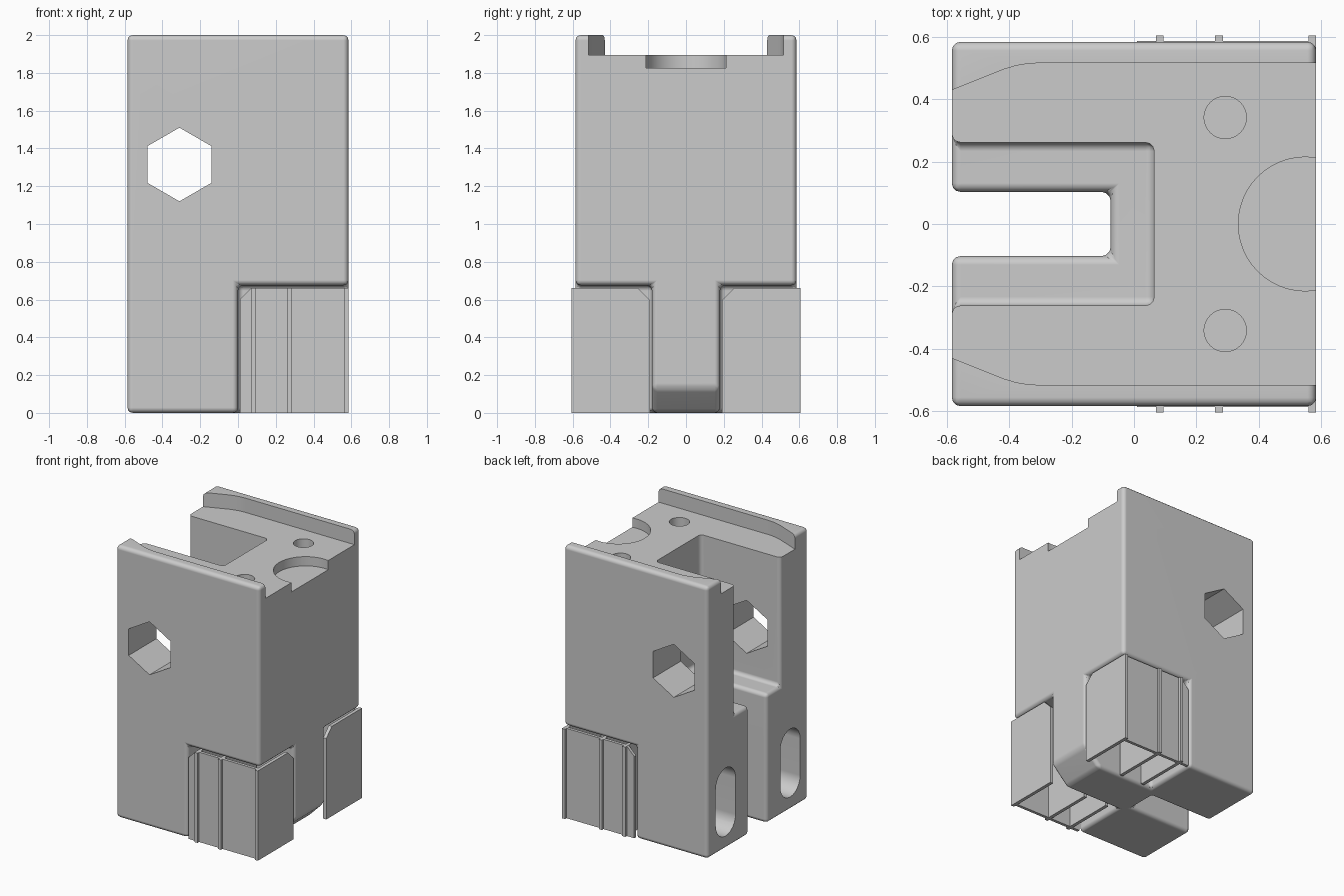
import bpy
import bmesh
from math import cos, sin, pi, radians

old = bpy.data.objects.get("Cube")
if old:
    bpy.data.objects.remove(old, do_unlink=True)

grey = bpy.data.materials.new("light_grey")
grey.use_nodes = True
colour = (0.6, 0.6, 0.6, 1)
grey.diffuse_color = colour
grey.node_tree.nodes["Principled BSDF"].inputs["Base Color"].default_value = colour


def prism(name, points, low, high, axis):
    """Extrude a 2D outline from low to high along an axis."""
    place = {"x": lambda p, q, h: (h, p, q),
             "y": lambda p, q, h: (p, h, q),
             "z": lambda p, q, h: (p, q, h)}[axis]
    bm = bmesh.new()
    rings = [[bm.verts.new(place(p, q, h)) for p, q in points] for h in (low, high)]
    for ring in rings:
        bm.faces.new(ring)
    count = len(points)
    for i in range(count):
        j = (i + 1) % count
        bm.faces.new((rings[0][i], rings[0][j], rings[1][j], rings[1][i]))
    bmesh.ops.recalc_face_normals(bm, faces=bm.faces)
    mesh = bpy.data.meshes.new(name)
    bm.to_mesh(mesh)
    bm.free()
    mesh.materials.append(grey)
    obj = bpy.data.objects.new(name, mesh)
    bpy.context.collection.objects.link(obj)
    return obj


def rect(p0, p1, q0, q1):
    return [(p0, q0), (p1, q0), (p1, q1), (p0, q1)]


def circle(p, q, radius, sides, start=0):
    return [(p + radius * cos(start + 2 * pi * i / sides),
             q + radius * sin(start + 2 * pi * i / sides)) for i in range(sides)]


def obround(p, q, radius, rise):
    """Upright slot with round ends."""
    steps = 12
    top = [(p + radius * cos(pi * i / steps), q + rise + radius * sin(pi * i / steps))
           for i in range(steps + 1)]
    return top + [(2 * p - a, 2 * q - b) for a, b in top]


cutters = []


def cut(target, *shape):
    cutter = prism("cutter", *shape)
    cutter.hide_render = True
    cutters.append(cutter)
    mod = target.modifiers.new("cut", "BOOLEAN")
    mod.operation = "DIFFERENCE"
    mod.solver = "EXACT"
    mod.object = cutter


# Main block
half = 0.585
body = prism("housing_block", rect(-half, half, -half, half), 0, 2, "z")

# Stepped slot and lower corner pockets, rounded afterwards
cut(body, rect(-1, 0.065, -0.262, 0.262), 0.95, 2.5, "z")
cut(body, rect(-1, -0.075, -0.103, 0.103), -0.5, 2.4, "z")
for side in (-1, 1):
    cut(body, rect(0, 1, -0.5, 0.675), *sorted((side * 0.18, side)), "y")
cut(body, [(0.355, -0.1), (0.8, -0.1), (0.8, 0.345)], -0.3, 0.3, "y")
bevel = body.modifiers.new("rounding", "BEVEL")
bevel.width = 0.028
bevel.segments = 3
bevel.limit_method = "ANGLE"
bevel.angle_limit = radians(30)

# Flared recess along the top
flank = [(-0.7, 0.384), (-0.42, 0.496), (-0.38, 0.508), (-0.34, 0.515),
         (-0.3, 0.517), (0.7, 0.517)]
cut(body, flank + [(x, -y) for x, y in reversed(flank)], 1.895, 2.2, "z")

# Round seat and the two small holes in the recess floor
cut(body, circle(0.55, 0, 0.215, 48), 1.827, 2.1, "z")
for side in (-1, 1):
    cut(body, circle(0.293, side * 0.342, 0.068, 32), 1.8, 2.1, "z")

# Hexagonal cross hole
cut(body, circle(-0.31, 1.315, 0.195, 6, pi / 2), -0.8, 0.8, "y")

# Round-ended slots through the legs
for side in (-1, 1):
    cut(body, obround(side * 0.375, 0.345, 0.115, 0.135), -0.8, 0.1, "x")

# Bake the cuts and remove the cutters
bpy.context.view_layer.update()
graph = bpy.context.evaluated_depsgraph_get()
baked = bpy.data.meshes.new_from_object(body.evaluated_get(graph))
body.modifiers.clear()
body.data = baked
baked.materials.clear()
baked.materials.append(grey)
for poly in baked.polygons:
    poly.material_index = 0
for cutter in cutters:
    bpy.data.objects.remove(cutter, do_unlink=True)

bpy.ops.object.select_all(action="DESELECT")
body.select_set(True)
bpy.context.view_layer.objects.active = body
bpy.ops.object.shade_smooth_by_angle(angle=radians(35))
weighted = body.modifiers.new("flat_normals", "WEIGHTED_NORMAL")
weighted.keep_sharp = True

# Corner guards: an outer wall with three cross plates on each side
top = 0.66
for side, label in ((-1, "front"), (1, "back")):
    wall = [(0.01, 0), (half, 0), (half, top), (0.07, top), (0.01, top - 0.06)]
    prism(label + "_guard_wall", wall, *sorted((side * 0.565, side * 0.587)), "y")
    plate = [(side * y, z) for y, z in
             ((0.19, 0), (0.605, 0), (0.605, top), (0.255, top), (0.19, top - 0.065))]
    for number, x in enumerate((0.07, 0.26, 0.56), 1):
        prism(f"{label}_guard_plate_{number}", plate, x, x + 0.025, "x")
